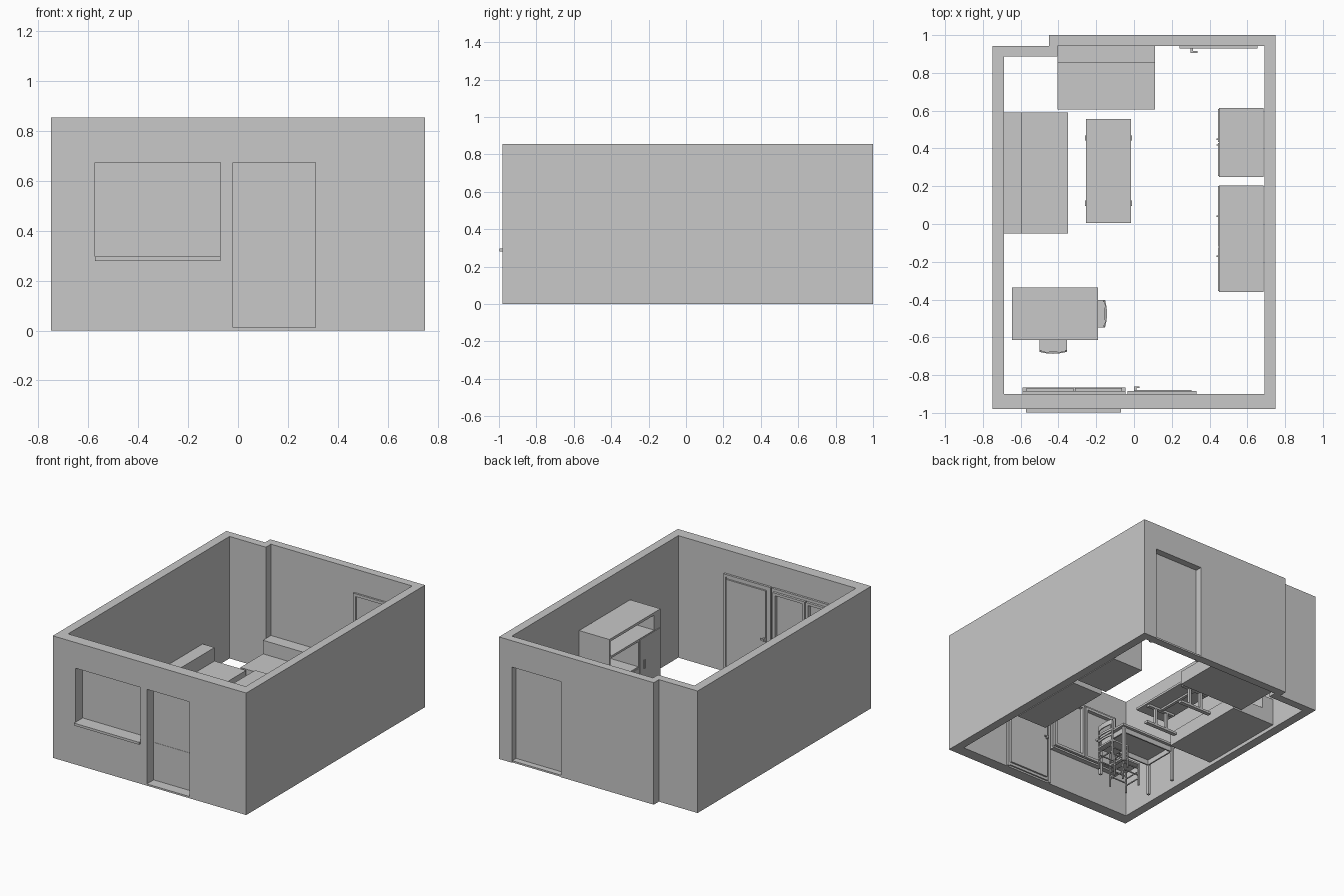
import bpy, bmesh, math
from mathutils import Matrix

if "Cube" in bpy.data.objects:
    bpy.data.objects.remove(bpy.data.objects["Cube"])

GREY = bpy.data.materials.new("plain grey")
GREY.diffuse_color = (0.58, 0.58, 0.58, 1)
GREY.use_nodes = True
GREY.node_tree.nodes["Principled BSDF"].inputs["Base Color"].default_value = GREY.diffuse_color


def finish(name, bm):
    bmesh.ops.recalc_face_normals(bm, faces=bm.faces)
    me = bpy.data.meshes.new(name)
    bm.to_mesh(me)
    bm.free()
    me.materials.append(GREY)
    ob = bpy.data.objects.new(name, me)
    bpy.context.collection.objects.link(ob)
    return ob


def boxes(name, *dims):
    """One object from boxes given as (x0, x1, y0, y1, z0, z1)."""
    bm = bmesh.new()
    for x0, x1, y0, y1, z0, z1 in dims:
        m = Matrix.Translation(((x0 + x1) / 2, (y0 + y1) / 2, (z0 + z1) / 2))
        m = m @ Matrix.Diagonal((x1 - x0, y1 - y0, z1 - z0, 1))
        bmesh.ops.create_cube(bm, size=1, matrix=m)
    return finish(name, bm)


def prism(name, pts, z0, z1):
    bm = bmesh.new()
    f = bm.faces.new([bm.verts.new((x, y, z0)) for x, y in pts])
    r = bmesh.ops.extrude_face_region(bm, geom=[f])
    top = [v for v in r["geom"] if isinstance(v, bmesh.types.BMVert)]
    bmesh.ops.translate(bm, verts=top, vec=(0, 0, z1 - z0))
    return finish(name, bm)


def cut(target, cutter):
    mod = target.modifiers.new("cut", 'BOOLEAN')
    mod.operation, mod.solver, mod.object = 'DIFFERENCE', 'EXACT', cutter
    bpy.context.view_layer.objects.active = target
    bpy.ops.object.modifier_apply(modifier=mod.name)
    bpy.data.objects.remove(cutter)


def frame(name, x0, x1, z0, z1, y0, y1, w, bottom=True):
    """Rectangular frame in the xz plane."""
    parts = [(x0, x0 + w, y0, y1, z0, z1), (x1 - w, x1, y0, y1, z0, z1),
             (x0 + w, x1 - w, y0, y1, z1 - w, z1)]
    if bottom:
        parts.append((x0 + w, x1 - w, y0, y1, z0, z0 + w))
    return boxes(name, *parts)


# room walls, open above and below, with a step in the back wall
walls = prism("walls", [(-.75, -.98), (.75, -.98), (.75, 1), (-.45, 1), (-.45, .943), (-.75, .943)], 0, .855)
cut(walls, prism("room_cutter", [(-.687, -.90), (.69, -.90), (.69, .943), (-.405, .943),
                                 (-.405, .887), (-.687, .887)], -.1, 1))
cut(walls, boxes("window_cutter", (-.573, -.07, -1.1, -.85, .28, .675)))
cut(walls, boxes("front_door_cutter", (-.02, .31, -1.1, -.85, .012, .675)))
cut(walls, boxes("back_door_cutter", (.27, .65, .9, 1.1, -.05, .67)))

# window: sills, pane, outer frame and two sashes
boxes("window_sill", (-.573, -.07, -.997, -.9, .28, .297))
boxes("window_pane", (-.573, -.07, -.902, -.897, .29, .675))
frame("window_frame", -.59, -.045, .27, .69, -.90, -.885, .02)
boxes("inner_sill", (-.59, -.045, -.90, -.865, .262, .275))
for i, x in enumerate((-.57, -.3125)):
    frame("window_sash_%d" % (i + 1), x, x + .25, .29, .67, -.895, -.868, .018)

# front door with frame, plain leaf and handle
boxes("front_door", (-.02, .31, -.905, -.89, .012, .675))
frame("front_door_frame", -.035, .33, 0, .69, -.90, -.885, .017, False)
boxes("front_door_leaf", (0, .305, -.89, -.878, .03, .66))
boxes("front_door_rail", (-.015, .305, -.907, -.904, .272, .276))
boxes("front_door_handle", (0, .012, -.88, -.862, .31, .33), (0, .03, -.868, -.86, .315, .325))

# back door with frame, threshold and handle
boxes("back_door", (.27, .65, .94, .952, .012, .67))
boxes("back_door_threshold", (.27, .65, .94, .995, 0, .012))
frame("back_door_frame", .24, .655, 0, .69, .93, .945, .02, False)
boxes("back_door_handle", (.30, .312, .91, .94, .31, .33), (.30, .335, .905, .915, .315, .325))

# sofas: seat block and backrest, just off the floor
boxes("left_sofa_seat", (-.595, -.35, -.05, .59, .025, .12))
boxes("left_sofa_back", (-.687, -.595, -.05, .59, .025, .215))
boxes("back_sofa_seat", (-.405, .11, .605, .855, .025, .12))
boxes("back_sofa_back", (-.405, .11, .855, .943, .025, .215))

# coffee table on two trestles
boxes("coffee_table_top", (-.255, -.015, .005, .555, .145, .16))
for i, y in enumerate((.11, .455)):
    boxes("coffee_table_trestle_%d" % (i + 1),
          (-.26, -.01, y - .014, y + .014, 0, .016), (-.24, -.03, y - .012, y + .012, .13, .145),
          (-.19, -.17, y - .01, y + .01, .016, .13), (-.10, -.08, y - .01, y + .01, .016, .13))
boxes("coffee_table_stretcher", (-.145, -.125, .11, .455, .132, .145))

# dining table: top, apron, legs
boxes("dining_table_top", (-.645, -.19, -.615, -.335, .25, .265))
boxes("dining_table_apron", (-.62, -.215, -.595, -.585, .215, .25), (-.62, -.215, -.365, -.355, .215, .25),
      (-.62, -.61, -.585, -.365, .215, .25), (-.225, -.215, -.585, -.365, .215, .25))
boxes("dining_table_legs", *[(x, x + .018, y, y + .018, 0, .25)
                             for x in (-.63, -.223) for y in (-.603, -.365)])


# chairs: built facing +y with the back at y = 0, then turned
def chair(name, x, y, angle):
    place = Matrix.Translation((x, y, 0)) @ Matrix.Rotation(angle, 4, 'Z')
    h, d, t = .072, .14, .010
    parts = [boxes(name + "_seat", (-h, h, 0, d, .15, .162))]
    legs = [(sx, sx + t, d - t, d, 0, .15) for sx in (-h, h - t)]
    posts = [(sx, sx + t, 0, t, 0, .30) for sx in (-h, h - t)]
    rails = [(sx + .002, sx + t - .002, t, d - t, z, z + .007)
             for sx in (-h, h - t) for z in (.05, .10)]
    cross = [(-h + t, h - t, yy, yy + .006, z, z + .007) for yy in (.002, d - .008) for z in (.07, .12)]
    parts.append(boxes(name + "_legs", *legs, *posts, *rails, *cross))
    # curved back slats
    arc = [(h * (i / 4 - 1), -.01 * (1 - (i / 4 - 1) ** 2)) for i in range(9)]
    outline = arc + [(px, py + .007) for px, py in reversed(arc)]
    for i, (z0, z1) in enumerate(((.19, .205), (.23, .245), (.275, .31))):
        parts.append(prism(name + "_back_slat_%d" % (i + 1), outline, z0, z1))
    for ob in parts:
        ob.data.transform(place)


chair("front_chair", -.428, -.677, 0)
chair("side_chair", -.153, -.475, math.pi / 2)

# tall cabinet: carcass with a shelf niche and an open compartment, doors and handles
tall = boxes("tall_cabinet", (.45, .685, -.36, .205, 0, .613))
cut(tall, boxes("niche_cutter", (.3, .67, -.29, .195, .49, .595)))
cut(tall, boxes("compartment_cutter", (.3, .67, -.115, .195, .3, .475)))
boxes("tall_cabinet_doors", (.445, .45, -.355, -.125, .02, .485), (.445, .45, -.12, .2, .02, .29))
boxes("tall_cabinet_handles", *[(.437, .445, y, y + .008, z, z + .06)
                                for y, z in ((-.175, .27), (.036, .2))])

# low cabinet: carcass, two doors and handles
boxes("low_cabinet", (.45, .685, .25, .615, 0, .30))
boxes("low_cabinet_doors", (.445, .45, .255, .43, .015, .29), (.445, .45, .435, .61, .015, .29))
boxes("low_cabinet_handles", *[(.437, .445, y, y + .007, .15, .2) for y in (.415, .445)])
